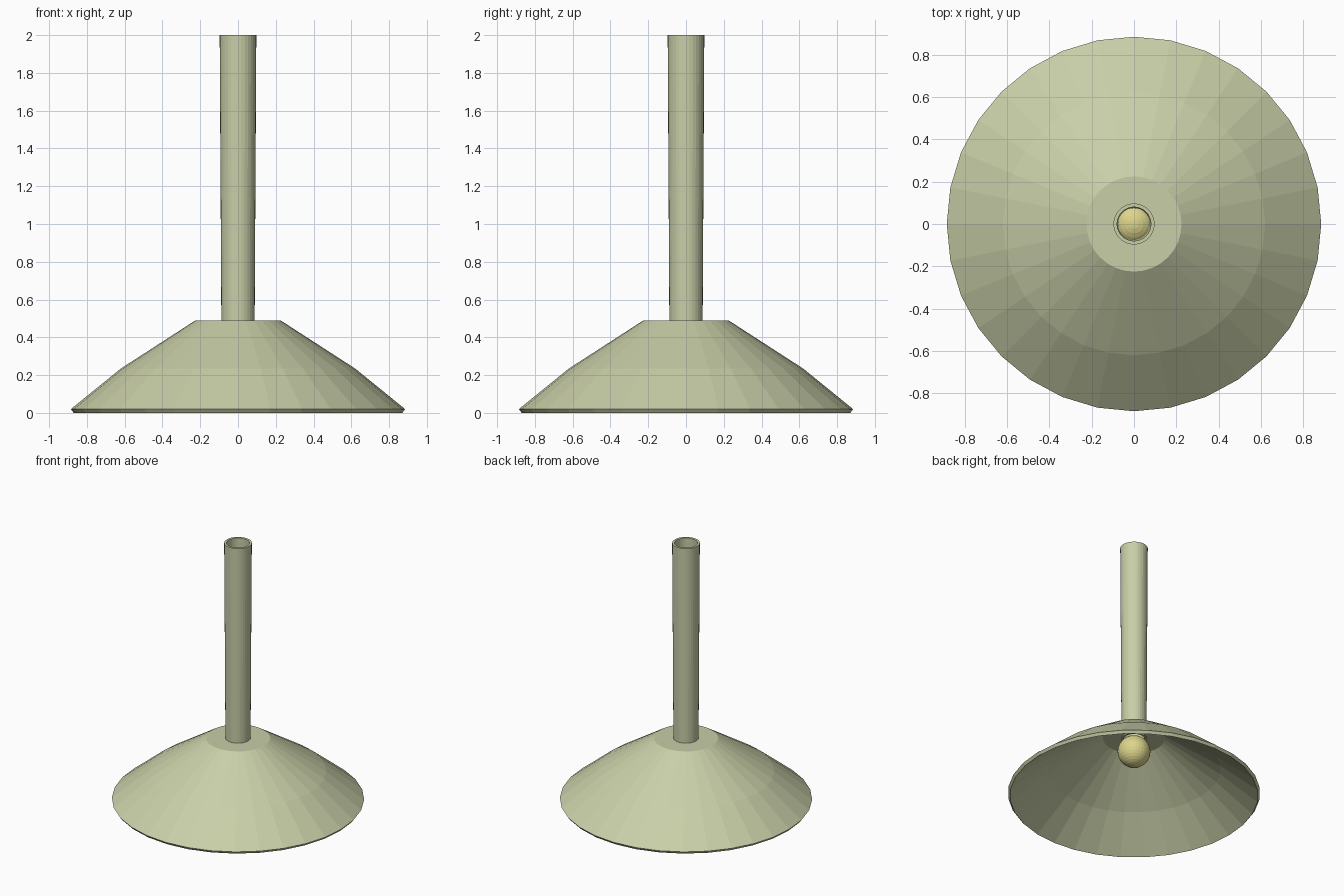
import bpy
import bmesh
import math

SEGMENTS = 32

cube = bpy.data.objects.get("Cube")
if cube:
    bpy.data.objects.remove(cube, do_unlink=True)


def make_material(name, rgb):
    mat = bpy.data.materials.new(name)
    mat.use_nodes = True
    color = (*rgb, 1.0)
    mat.diffuse_color = color
    mat.node_tree.nodes["Principled BSDF"].inputs["Base Color"].default_value = color
    return mat


def add_object(name, bm, mat):
    bmesh.ops.recalc_face_normals(bm, faces=bm.faces)
    mesh = bpy.data.meshes.new(name)
    bm.to_mesh(mesh)
    bm.free()
    mesh.materials.append(mat)
    obj = bpy.data.objects.new(name, mesh)
    bpy.context.collection.objects.link(obj)
    return obj


def lathe(name, profile, mat):
    """Revolve a closed (radius, height) outline around the z axis."""
    bm = bmesh.new()
    rings = []
    for i in range(SEGMENTS):
        a = math.tau * i / SEGMENTS
        rings.append([bm.verts.new((r * math.cos(a), r * math.sin(a), z))
                      for r, z in profile])
    n = len(profile)
    for i, ring in enumerate(rings):
        following = rings[(i + 1) % SEGMENTS]
        for j in range(n):
            k = (j + 1) % n
            bm.faces.new((ring[j], following[j], following[k], ring[k]))
    return add_object(name, bm, mat)


sage = make_material("pale sage metal", (0.58, 0.62, 0.39))
glow = make_material("warm yellow glass", (0.72, 0.66, 0.26))

# Thin flared shade with an open underside
lathe("lamp_shade", [
    (0.084, 0.49), (0.225, 0.49), (0.62, 0.235), (0.885, 0.02),
    (0.87, 0.0), (0.605, 0.212), (0.218, 0.465), (0.084, 0.465),
], sage)

# Hollow stem, slightly wider at the top
lathe("hollow_stem", [
    (0.088, 0.455), (0.097, 2.0), (0.08, 2.0), (0.075, 0.455),
], sage)

# Round bulb under the stem
bm = bmesh.new()
bmesh.ops.create_uvsphere(bm, u_segments=SEGMENTS, v_segments=16, radius=0.115)
bulb = add_object("bulb", bm, glow)
bulb.location.z = 0.355
